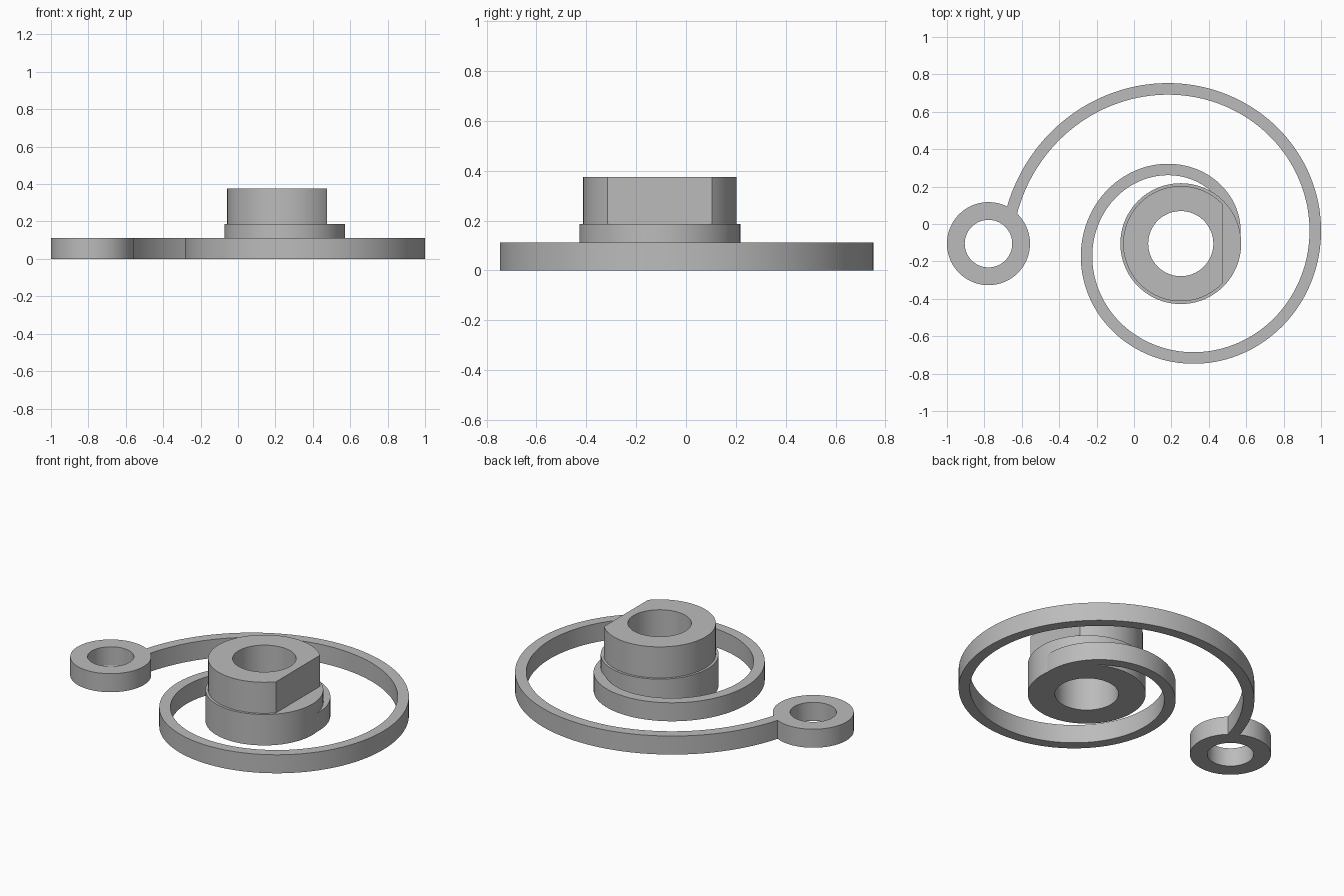
import bpy, bmesh, math
from mathutils import Vector

cube = bpy.data.objects.get("Cube")
if cube:
    bpy.data.objects.remove(cube, do_unlink=True)

HUB = Vector((0.25, -0.105, 0))
EYE = Vector((-0.778, -0.105, 0))
PLATE = 0.112       # height of band and eye
COLLAR = 0.187      # height of hub collar
TOP = 0.375

grey = bpy.data.materials.new("plain grey")
grey.use_nodes = True
grey.diffuse_color = (0.5, 0.5, 0.5, 1)
grey.node_tree.nodes["Principled BSDF"].inputs["Base Color"].default_value = (0.5, 0.5, 0.5, 1)


def finish(bm, name, location):
    bmesh.ops.recalc_face_normals(bm, faces=bm.faces)
    mesh = bpy.data.meshes.new(name)
    bm.to_mesh(mesh)
    bm.free()
    mesh.materials.append(grey)
    obj = bpy.data.objects.new(name, mesh)
    obj.location = location
    bpy.context.collection.objects.link(obj)
    bpy.ops.object.select_all(action='DESELECT')
    obj.select_set(True)
    bpy.context.view_layer.objects.active = obj
    bpy.ops.object.shade_smooth_by_angle(angle=math.radians(25))
    return obj


def tube(outer, inner, z0, z1, segments=96):
    """Thick-walled ring around the z axis."""
    bm = bmesh.new()
    rings = []
    for i in range(segments):
        a = math.tau * i / segments
        rings.append([bm.verts.new((r * math.cos(a), r * math.sin(a), z))
                      for r, z in ((inner, z0), (outer, z0), (outer, z1), (inner, z1))])
    for i in range(segments):
        a, b = rings[i], rings[(i + 1) % segments]
        for j in range(4):
            k = (j + 1) % 4
            bm.faces.new((a[j], b[j], b[k], a[k]))
    return bm


# Hub collar and eye ring
finish(tube(0.323, 0.174, 0, COLLAR), "hub_collar", HUB)
finish(tube(0.222, 0.127, 0, PLATE), "eye_ring", EYE)

# Hub boss with one flat side
bm = tube(0.308, 0.174, COLLAR, TOP)
cut = bmesh.ops.bisect_plane(bm, geom=bm.verts[:] + bm.edges[:] + bm.faces[:],
                             plane_co=(0.225, 0, 0), plane_no=(1, 0, 0), clear_outer=True)
bmesh.ops.holes_fill(bm, edges=[e for e in bm.edges if e.is_boundary], sides=0)
finish(bm, "hub_boss", HUB)

# Spiral spring band, growing evenly from the collar out to the eye
bm = bmesh.new()
steps, start, end = 260, 2, 531
sections = []
for i in range(steps + 1):
    deg = start + (end - start) * i / steps
    a = math.radians(deg)
    outer = 0.313 + 0.1085 * deg / 90
    sections.append([bm.verts.new((r * math.cos(a), r * math.sin(a), z))
                     for r, z in ((outer - 0.062, 0), (outer, 0), (outer, PLATE), (outer - 0.062, PLATE))])
for a, b in zip(sections, sections[1:]):
    for j in range(4):
        k = (j + 1) % 4
        bm.faces.new((a[j], b[j], b[k], a[k]))
bm.faces.new(sections[0])
bm.faces.new(sections[-1])
finish(bm, "spiral_band", HUB)
